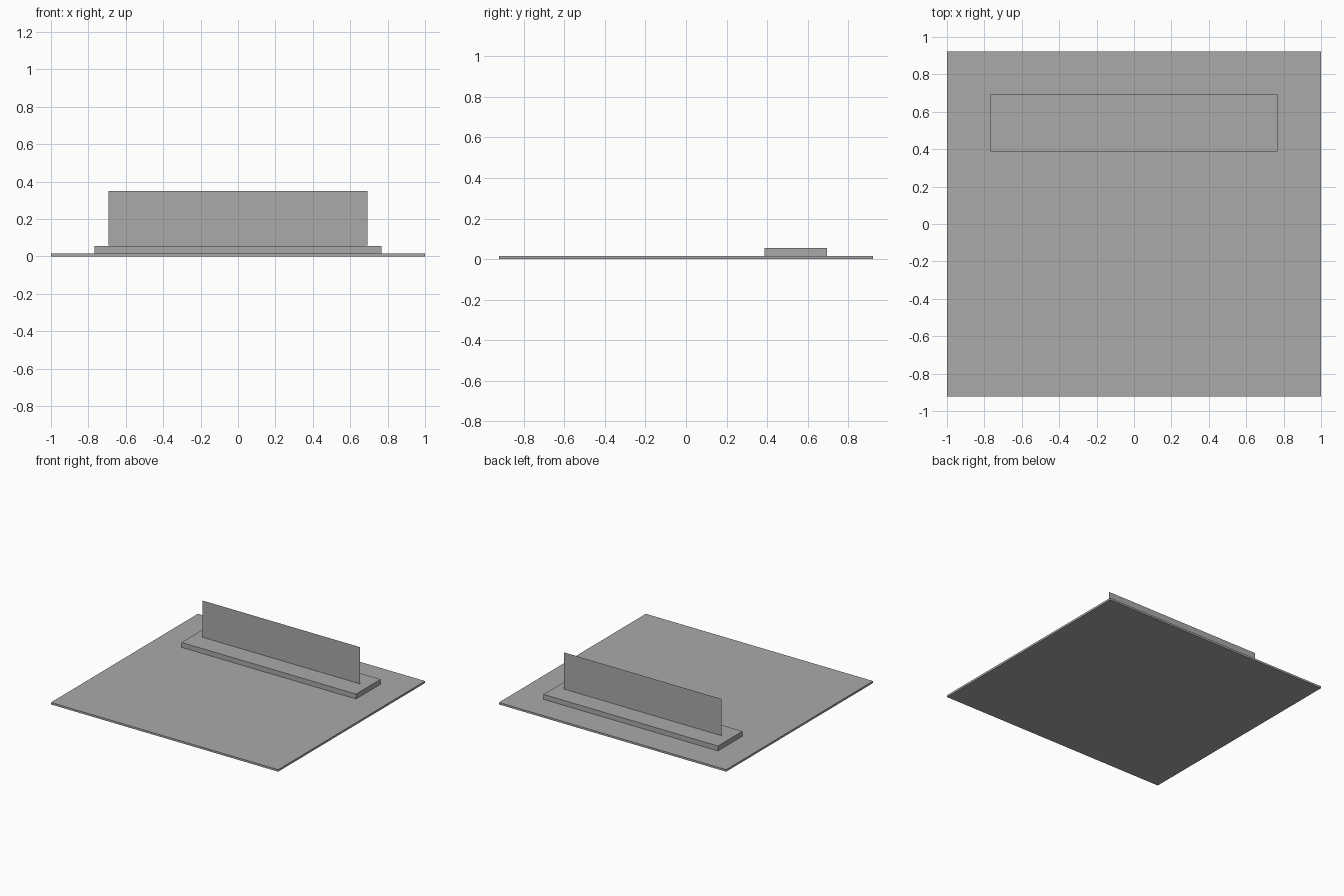
import bpy

if "Cube" in bpy.data.objects:
    bpy.data.objects.remove(bpy.data.objects["Cube"])

grey = bpy.data.materials.new("plain grey")
grey.diffuse_color = (0.4, 0.4, 0.4, 1)
grey.use_nodes = True
grey.node_tree.nodes["Principled BSDF"].inputs["Base Color"].default_value = grey.diffuse_color


def add_box(name, lo, hi):
    """Axis-aligned box between two corners."""
    bpy.ops.mesh.primitive_cube_add(size=1)
    ob = bpy.context.object
    ob.name = name
    for v in ob.data.vertices:
        v.co = [a + (b - a) * (c + 0.5) for a, b, c in zip(lo, hi, v.co)]
    ob.data.materials.append(grey)
    return ob


# Wide thin slab on the ground
add_box("base_slab", (-1, -0.923, 0), (1, 0.923, 0.016))

# Low plinth near the back edge
add_box("plinth", (-0.768, 0.387, 0.016), (0.768, 0.695, 0.055))

# Upright panel: a single sheet standing along the middle of the plinth
x, y, bottom, top = 0.693, 0.541, 0.058, 0.35
mesh = bpy.data.meshes.new("upright_panel")
mesh.from_pydata(
    [(-x, y, bottom), (x, y, bottom), (x, y, top), (-x, y, top)],
    [], [(0, 1, 2, 3)])
mesh.materials.append(grey)
panel = bpy.data.objects.new("upright_panel", mesh)
bpy.context.collection.objects.link(panel)
